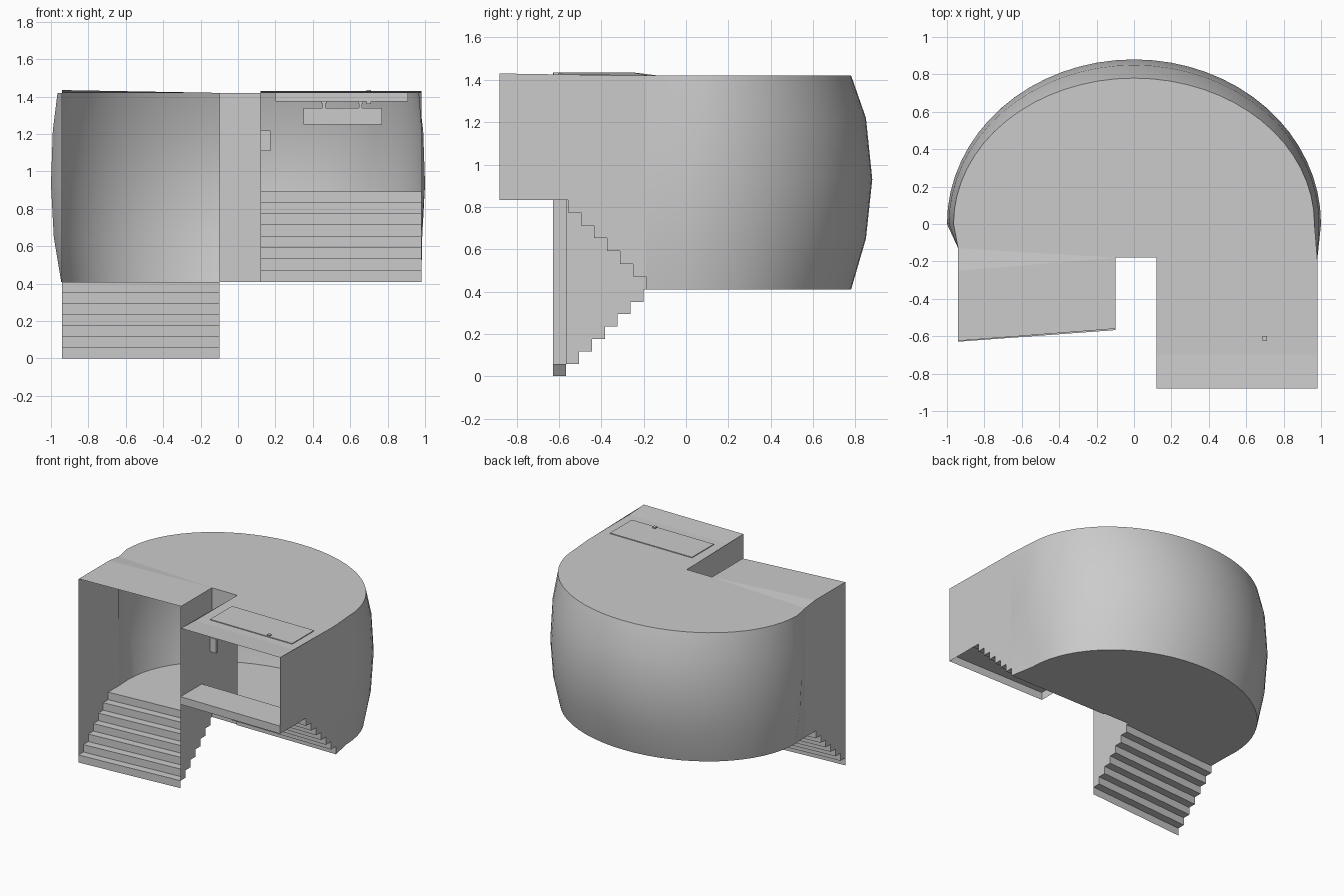
import bpy, math

if "Cube" in bpy.data.objects:
    bpy.data.objects.remove(bpy.data.objects["Cube"])

mat = bpy.data.materials.new("plain_grey")
mat.diffuse_color = (0.6, 0.6, 0.6, 1)
mat.use_nodes = True
mat.node_tree.nodes["Principled BSDF"].inputs["Base Color"].default_value = mat.diffuse_color


def mesh(name, verts, faces, smooth=False):
    me = bpy.data.meshes.new(name)
    me.from_pydata(verts, [], faces)
    me.update()
    me.materials.append(mat)
    ob = bpy.data.objects.new(name, me)
    bpy.context.collection.objects.link(ob)
    if smooth:
        for p in me.polygons:
            p.use_smooth = True
    return ob


def box(name, x0, x1, y0, y1, z0, z1):
    v = [(x, y, z) for x in (x0, x1) for y in (y0, y1) for z in (z0, z1)]
    f = [(0, 1, 3, 2), (4, 6, 7, 5), (0, 4, 5, 1), (2, 3, 7, 6), (0, 2, 6, 4), (1, 5, 7, 3)]
    return mesh(name, v, f)


FLOOR, TOP = 0.41, 1.42
LX0, LX1, RX0, RX1 = -0.94, -0.10, 0.12, 0.98
SEG = 32

# bulging curved wall: rings of (height, x radius, y radius)
rings = [(FLOOR, 0.945, 0.78), (0.65, 0.985, 0.85), (0.93, 1.0, 0.88),
         (1.22, 0.99, 0.85), (TOP, 0.965, 0.78)]


def ring(z, rx, ry):
    arc = [(rx * math.cos(math.pi * i / SEG), ry * math.sin(math.pi * i / SEG), z)
           for i in range(SEG + 1)]
    return [(RX1, -0.19, z)] + arc + [(LX0, -0.13, z)]


verts = [p for r in rings for p in ring(*r)]
n = SEG + 3
mesh("curved_wall", verts,
     [(j * n + i, j * n + i + 1, (j + 1) * n + i + 1, (j + 1) * n + i)
      for j in range(len(rings) - 1) for i in range(n - 1)], True)

# hall floor
fl = ring(*rings[0]) + [(LX0, -0.262, FLOOR), (LX1, -0.2, FLOOR), (LX1, -0.18, FLOOR),
                        (RX0, -0.18, FLOOR), (RX0, -0.19, FLOOR)]
mesh("hall_floor", fl, [range(len(fl))])

# ceilings over the hall and both stairways
ce = ring(*rings[-1]) + [(LX1, -0.18, TOP), (RX0, -0.18, TOP), (RX0, -0.19, TOP)]
mesh("hall_ceiling", ce, [range(len(ce))])
mesh("left_ceiling",
     [(LX0, -0.13, TOP), (LX0, -0.25, 1.435), (LX1, -0.18, TOP),
      (LX0, -0.625, 1.435), (LX1, -0.56, TOP)],
     [(0, 1, 2), (1, 3, 4, 2)])
mesh("right_ceiling",
     [(x, y, z) for y, z in ((-0.19, TOP), (-0.70, TOP), (-0.88, 1.43)) for x in (RX0, RX1)],
     [(0, 1, 3, 2), (2, 3, 5, 4)])


# stair profiles as (y, z) paths
def steps(y, z, rise, count, run=0.0612):
    pts = []
    for i in range(count):
        pts += [(y - run * i, z + rise * i), (y - run * i, z + rise * (i + 1))]
    return pts


down = steps(-0.2, FLOOR, -FLOOR / 7, 7)
up = steps(-0.19, FLOOR, 0.0605, 8) + [(-0.88, 0.894), (-0.88, 0.834)]


def stairs(name, path, x0, x1, skew):
    v = [(x, y + s, z) for y, z in path for x, s in ((x0, skew), (x1, 0))]
    mesh(name, v, [(2 * i, 2 * i + 1, 2 * i + 3, 2 * i + 2) for i in range(len(path) - 1)])


stairs("stairs_down", down, LX0, LX1, -0.062)
stairs("stairs_up", up, RX0, RX1, 0)


# side walls, cut along the underside of the stairs
def side_wall(name, x, path, start, ztop, skew=0):
    pts = [(start, TOP), (start, FLOOR)] + [(y + skew, z) for y, z in path]
    pts += [(pts[-1][0], ztop), (-0.25, ztop if skew else TOP)]
    mesh(name, [(x, y, z) for y, z in pts], [range(len(pts))])


up_wall = up[:14] + [(-0.88, up[13][1])]
side_wall("left_outer_wall", LX0, down, -0.13, 1.435, -0.062)
side_wall("left_inner_wall", LX1, down, -0.18, TOP)
side_wall("right_inner_wall", RX0, up_wall, -0.18, 1.43)
side_wall("right_outer_wall", RX1, up_wall, -0.185, 1.43)

# pier between the stairways
mesh("centre_wall", [(LX1, -0.18, FLOOR), (RX0, -0.18, FLOOR), (RX0, -0.18, TOP), (LX1, -0.18, TOP)],
     [(0, 1, 2, 3)])

# fittings over the rising stairs
box("ceiling_panel", 0.20, 0.91, -0.63, -0.36, 1.375, 1.426)
box("hanging_sign", 0.35, 0.77, -0.51, -0.48, 1.25, 1.34)
for i, x in enumerate((0.46, 0.655)):
    box("sign_rod_%d" % (i + 1), x - 0.008, x + 0.008, -0.503, -0.487, 1.34, 1.376)
    box("sign_rod_cap_%d" % (i + 1), x - 0.014, x + 0.014, -0.509, -0.481, 1.362, 1.376)
box("ceiling_sensor", 0.687, 0.711, -0.625, -0.60, 1.36, 1.435)
box("wall_sign", RX0, 0.175, -0.52, -0.50, 1.11, 1.22)
